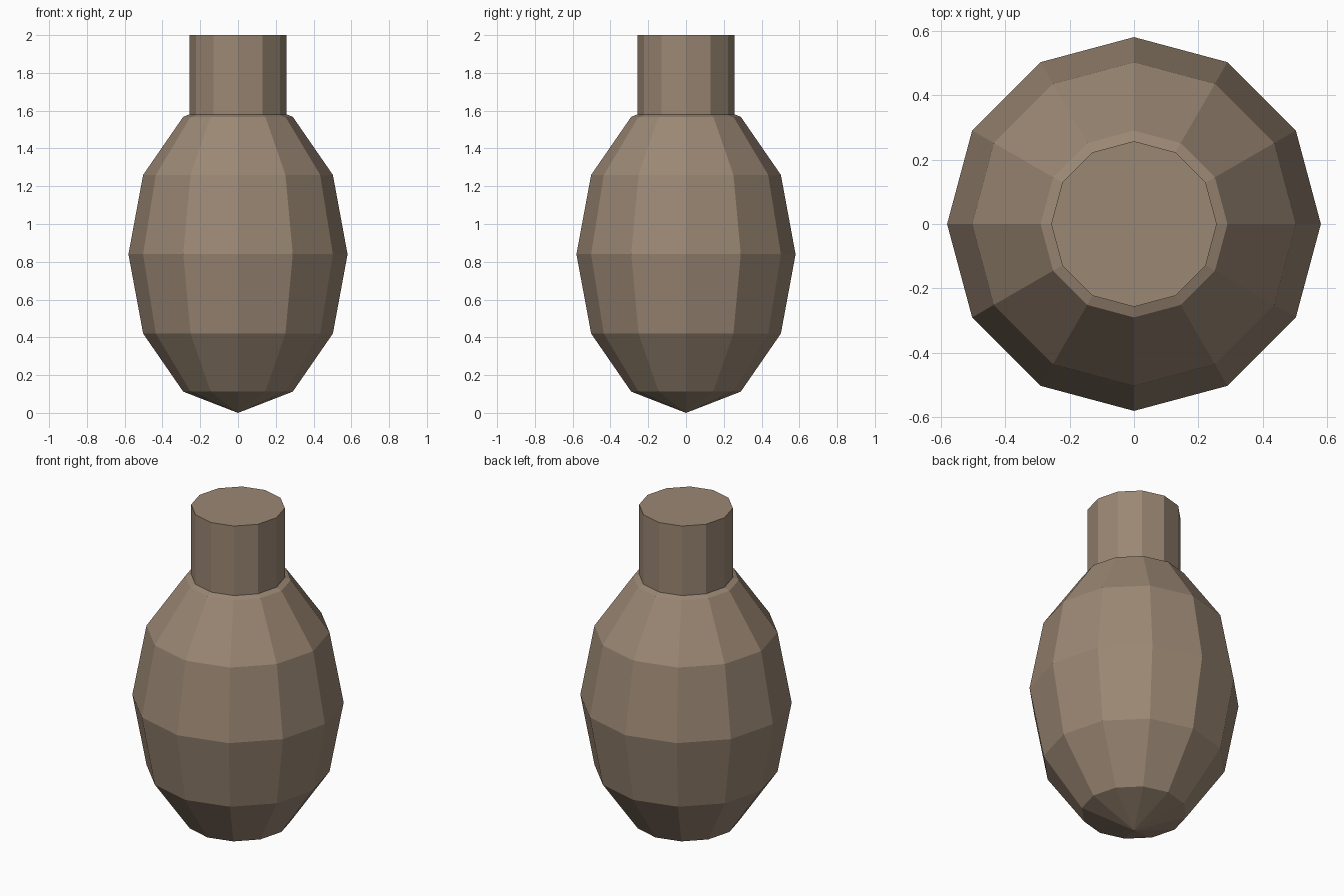
import bpy

if "Cube" in bpy.data.objects:
    bpy.data.objects.remove(bpy.data.objects["Cube"])

SIDES = 12

clay = bpy.data.materials.new("brown_clay")
clay.diffuse_color = (0.33, 0.245, 0.175, 1)
clay.use_nodes = True
clay.node_tree.nodes["Principled BSDF"].inputs["Base Color"].default_value = clay.diffuse_color


def finish(name):
    ob = bpy.context.object
    ob.name = name
    ob.data.materials.append(clay)
    bpy.ops.object.transform_apply(location=False, rotation=False, scale=True)
    bpy.ops.object.shade_flat()
    return ob


# Egg-shaped body: stretched low-poly sphere standing on its pole
bpy.ops.mesh.primitive_uv_sphere_add(segments=SIDES, ring_count=6, radius=1,
                                     location=(0, 0, 0.84))
bpy.context.object.scale = (0.58, 0.58, 0.84)
finish("body")

# Closed neck, sunk slightly into the top of the body
neck_bottom, neck_top = 1.57, 2.0
bpy.ops.mesh.primitive_cylinder_add(vertices=SIDES, radius=0.257,
                                    depth=neck_top - neck_bottom,
                                    location=(0, 0, (neck_top + neck_bottom) / 2))
finish("neck")
